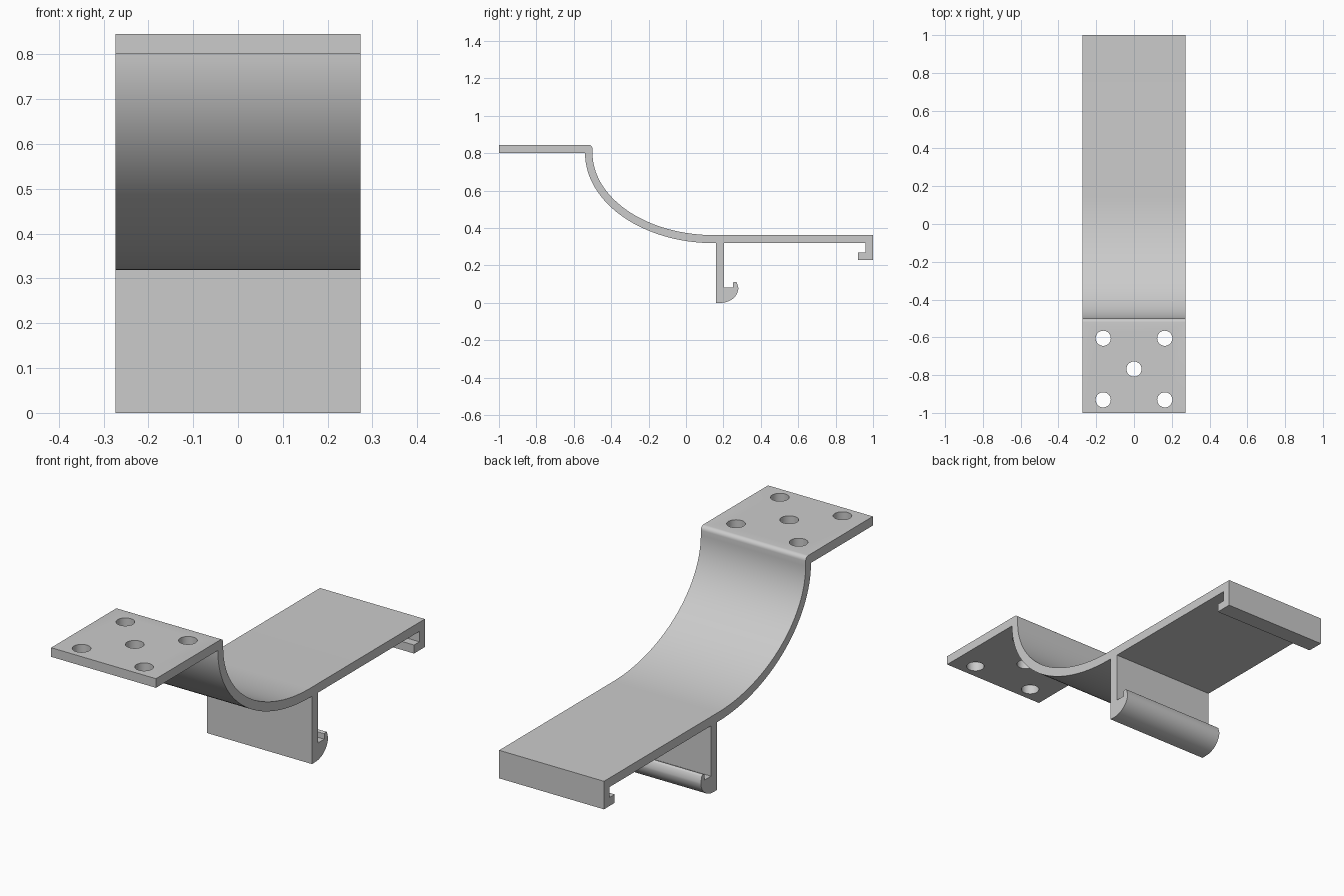
import bpy
import bmesh
from math import cos, sin, radians

if "Cube" in bpy.data.objects:
    bpy.data.objects.remove(bpy.data.objects["Cube"], do_unlink=True)

HALF_WIDTH = 0.273
TOP, SHELF, THICK = 0.845, 0.362, 0.043

grey = bpy.data.materials.new("plain grey")
grey.use_nodes = True
colour = (0.6, 0.6, 0.6, 1)
grey.diffuse_color = colour
grey.node_tree.nodes["Principled BSDF"].inputs["Base Color"].default_value = colour


def arc(cy, cz, ry, rz, start, end, steps):
    """Points of an elliptical arc in the side plane, angles in degrees."""
    angles = [radians(start + (end - start) * i / steps) for i in range(steps + 1)]
    return [(cy + ry * cos(a), cz + rz * sin(a)) for a in angles]


def extrude_profile(name, points):
    """Solid of the full bracket width from a closed side outline."""
    bm = bmesh.new()
    face = bm.faces.new([bm.verts.new((-HALF_WIDTH, y, z)) for y, z in points])
    result = bmesh.ops.extrude_face_region(bm, geom=[face])
    moved = [v for v in result["geom"] if isinstance(v, bmesh.types.BMVert)]
    bmesh.ops.translate(bm, verts=moved, vec=(2 * HALF_WIDTH, 0, 0))
    bmesh.ops.recalc_face_normals(bm, faces=bm.faces)
    mesh = bpy.data.meshes.new(name)
    bm.to_mesh(mesh)
    bm.free()
    obj = bpy.data.objects.new(name, mesh)
    bpy.context.collection.objects.link(obj)
    mesh.materials.append(grey)
    return obj


# Side outline: mounting plate, rounded bend, sweeping curve and shelf
bend_z = TOP - THICK
outline = [(-1, bend_z), (-1, TOP)]
outline += arc(-0.52, TOP - 0.02, 0.02, 0.02, 90, 0, 6)
outline += arc(0.15, bend_z, 0.65, bend_z - SHELF, 180, 270, 40)

# Turned-in clip at the back end
outline += [(1, SHELF), (1, 0.23), (0.92, 0.23), (0.92, 0.27), (0.96, 0.27),
            (0.96, SHELF - THICK)]

# Hanging leg with its rounded hook
outline += [(0.204, SHELF - THICK), (0.204, 0.082), (0.252, 0.082), (0.252, 0.108)]
outline += arc(0.262, 0.102, 0.012, 0.01, 130, 30, 5)
outline += arc(0.185, 0.08, 0.095, 0.08, 0, -90, 14)
outline += [(0.16, 0), (0.16, SHELF - THICK)]

# Underside of the curve, back up to the plate
outline += arc(0.15, bend_z, 0.69, bend_z - SHELF + THICK, 270, 180, 40)
bracket = extrude_profile("hook_bracket", outline)

# Five screw holes through the mounting plate
holes = [(sx * 0.163, y) for sx in (-1, 1) for y in (-0.605, -0.931)] + [(0, -0.768)]
bpy.ops.object.select_all(action="DESELECT")
bpy.context.view_layer.objects.active = bracket
for x, y in holes:
    bpy.ops.mesh.primitive_cylinder_add(vertices=40, radius=0.04, depth=0.2,
                                        location=(x, y, TOP - THICK / 2))
    cutter = bpy.context.object
    cutter.name = "hole_cutter"
    cutter.hide_render = True
    cutter.data.materials.append(grey)
    bpy.context.view_layer.objects.active = bracket
    cut = bracket.modifiers.new("screw_hole", "BOOLEAN")
    cut.operation = "DIFFERENCE"
    cut.solver = "EXACT"
    cut.object = cutter
    bpy.ops.object.modifier_apply(modifier=cut.name)
    bpy.data.objects.remove(cutter, do_unlink=True)

# Smooth curves with crisp corners
bracket.select_set(True)
bpy.ops.object.shade_smooth_by_angle(angle=radians(30))
